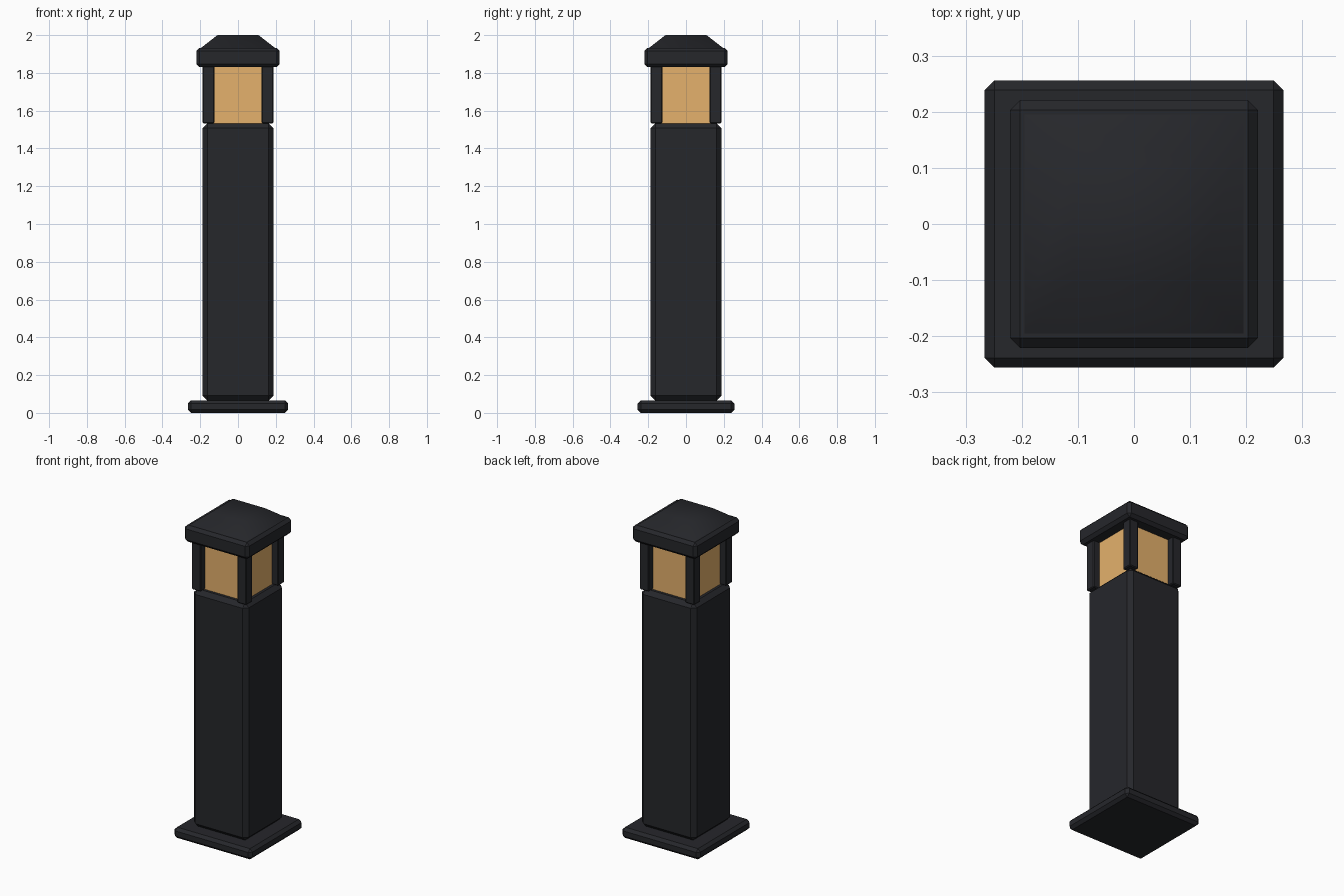
import bpy, bmesh, math

if "Cube" in bpy.data.objects:
    bpy.data.objects.remove(bpy.data.objects["Cube"])


def material(name, rgb):
    m = bpy.data.materials.new(name)
    m.diffuse_color = (*rgb, 1.0)
    m.use_nodes = True
    m.node_tree.nodes["Principled BSDF"].inputs["Base Color"].default_value = m.diffuse_color
    return m


METAL = material("dark_metal", (0.019, 0.020, 0.024))
GLASS = material("warm_glass", (0.78, 0.44, 0.15))


def block(name, half_x, half_y, z0, z1, mat, bevel=0.0, cx=0.0, cy=0.0, taper=1.0):
    """Chamfered box between two heights; taper shrinks its top face."""
    bm = bmesh.new()
    bmesh.ops.create_cube(bm, size=2.0)
    for v in bm.verts:
        s = taper if v.co.z > 0 else 1.0
        z = z1 if v.co.z > 0 else z0
        v.co = (cx + v.co.x * half_x * s, cy + v.co.y * half_y * s, z)
    if bevel:
        bmesh.ops.bevel(bm, geom=bm.edges[:], offset=bevel, segments=1,
                        profile=0.5, affect='EDGES')
    mesh = bpy.data.meshes.new(name)
    bm.to_mesh(mesh)
    bm.free()
    mesh.materials.append(mat)
    obj = bpy.data.objects.new(name, mesh)
    bpy.context.collection.objects.link(obj)
    return obj


# Ground plate and main column
block("base_plate", 0.266, 0.256, 0.0, 0.066, METAL, 0.017)
block("column", 0.187, 0.187, 0.066, 1.533, METAL, 0.025)

# Lit glass block, recessed between four corner posts
block("lamp_glass", 0.145, 0.145, 1.525, 1.84, GLASS)
for side_x, x in (("left", -0.156), ("right", 0.156)):
    for side_y, y in (("front", -0.156), ("back", 0.156)):
        block(f"{side_y}_{side_x}_post", 0.031, 0.031, 1.533, 1.84, METAL, 0.005, x, y)

# Cap: chamfered slab with a smooth-shaded truncated pyramid roof
block("cap_slab", 0.221, 0.221, 1.83, 1.933, METAL, 0.018)
roof = block("cap_roof", 0.205, 0.205, 1.925, 2.0, METAL, taper=0.53)
bpy.ops.object.select_all(action='DESELECT')
roof.select_set(True)
bpy.context.view_layer.objects.active = roof
bpy.ops.object.shade_smooth_by_angle(angle=math.radians(60))
